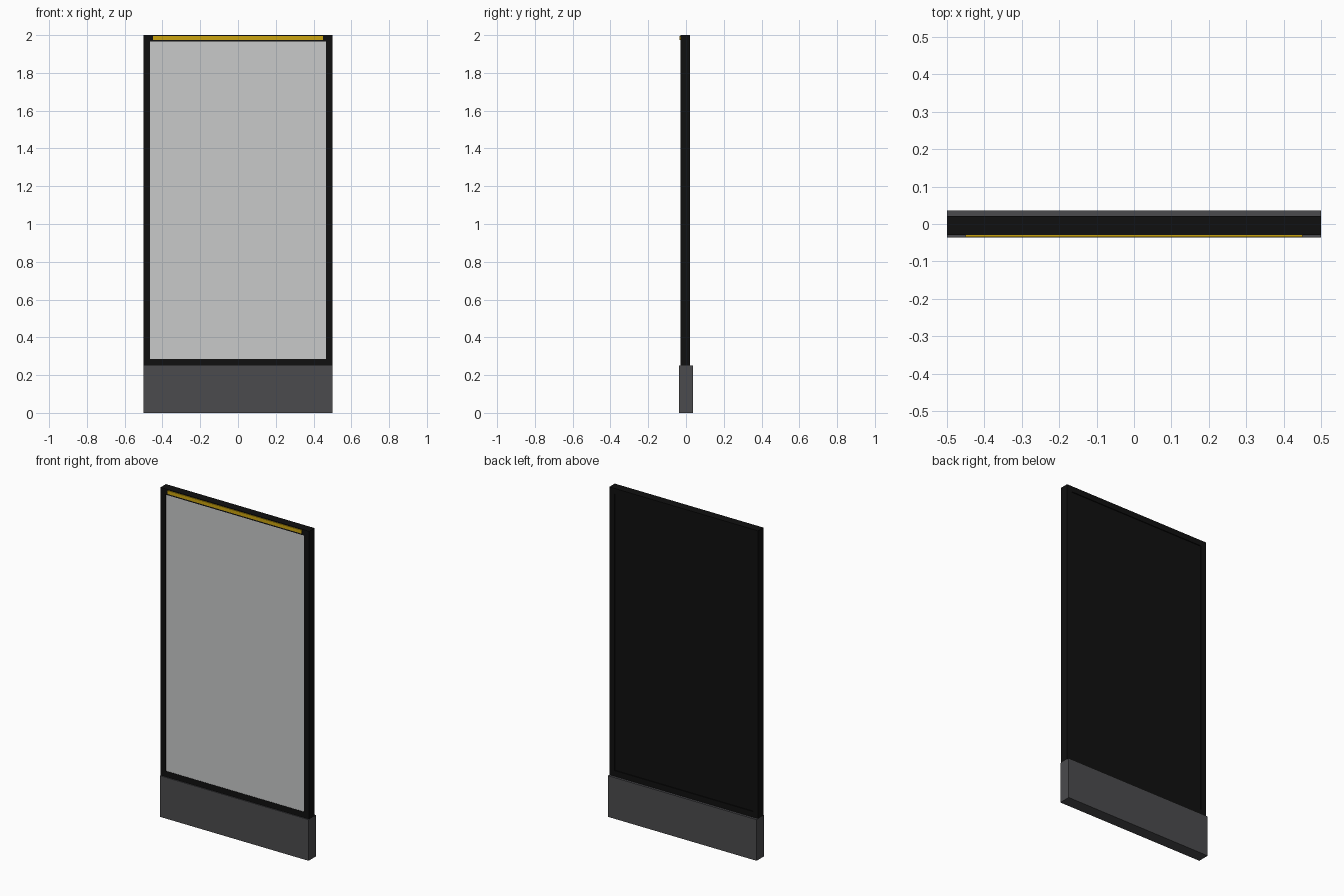
import bpy

if "Cube" in bpy.data.objects:
    bpy.data.objects.remove(bpy.data.objects["Cube"])


def material(name, rgb):
    m = bpy.data.materials.new(name)
    m.diffuse_color = (*rgb, 1.0)
    m.use_nodes = True
    m.node_tree.nodes["Principled BSDF"].inputs["Base Color"].default_value = m.diffuse_color
    return m


BLACK = material("frame black", (0.005, 0.005, 0.005))
GREY = material("base grey", (0.07, 0.07, 0.075))
SCREEN = material("screen light grey", (0.58, 0.585, 0.59))
GOLD = material("gold strip", (0.60, 0.37, 0.005))


def box(name, x, y, z, mat):
    """Box from (min, max) ranges on each axis."""
    bpy.ops.mesh.primitive_cube_add(size=1)
    o = bpy.context.object
    o.name = name
    lo, hi = zip(x, y, z)
    for v in o.data.vertices:
        v.co = [hi[i] if v.co[i] > 0 else lo[i] for i in range(3)]
    o.data.materials.append(mat)
    return o


W, BAR, BASE_TOP, TOP = 0.5, 0.035, 0.25, 2.0
FRONT, BACK = -0.03, 0.022
INNER = W - BAR

# Plinth
box("base", (-W, W), (-0.036, 0.036), (0, BASE_TOP), GREY)

# Frame: two uprights and two rails
for side, s in (("left", -1), ("right", 1)):
    box(side + "_upright", sorted((s * INNER, s * W)), (FRONT, BACK), (BASE_TOP, TOP), BLACK)
for name, z in (("bottom_rail", BASE_TOP), ("top_rail", TOP - BAR)):
    box(name, (-INNER, INNER), (FRONT, BACK), (z, z + BAR), BLACK)

# Display and recessed back panel
panel_z = (BASE_TOP + BAR, TOP - BAR)
box("screen", (-INNER, INNER), (FRONT + 0.002, -0.01), panel_z, SCREEN)
box("back_panel", (-INNER, INNER), (-0.01, BACK - 0.005), panel_z, BLACK)

# Thin accent strip on the top rail
box("accent_strip", (-0.45, 0.45), (-0.035, FRONT), (1.975, 1.996), GOLD)
